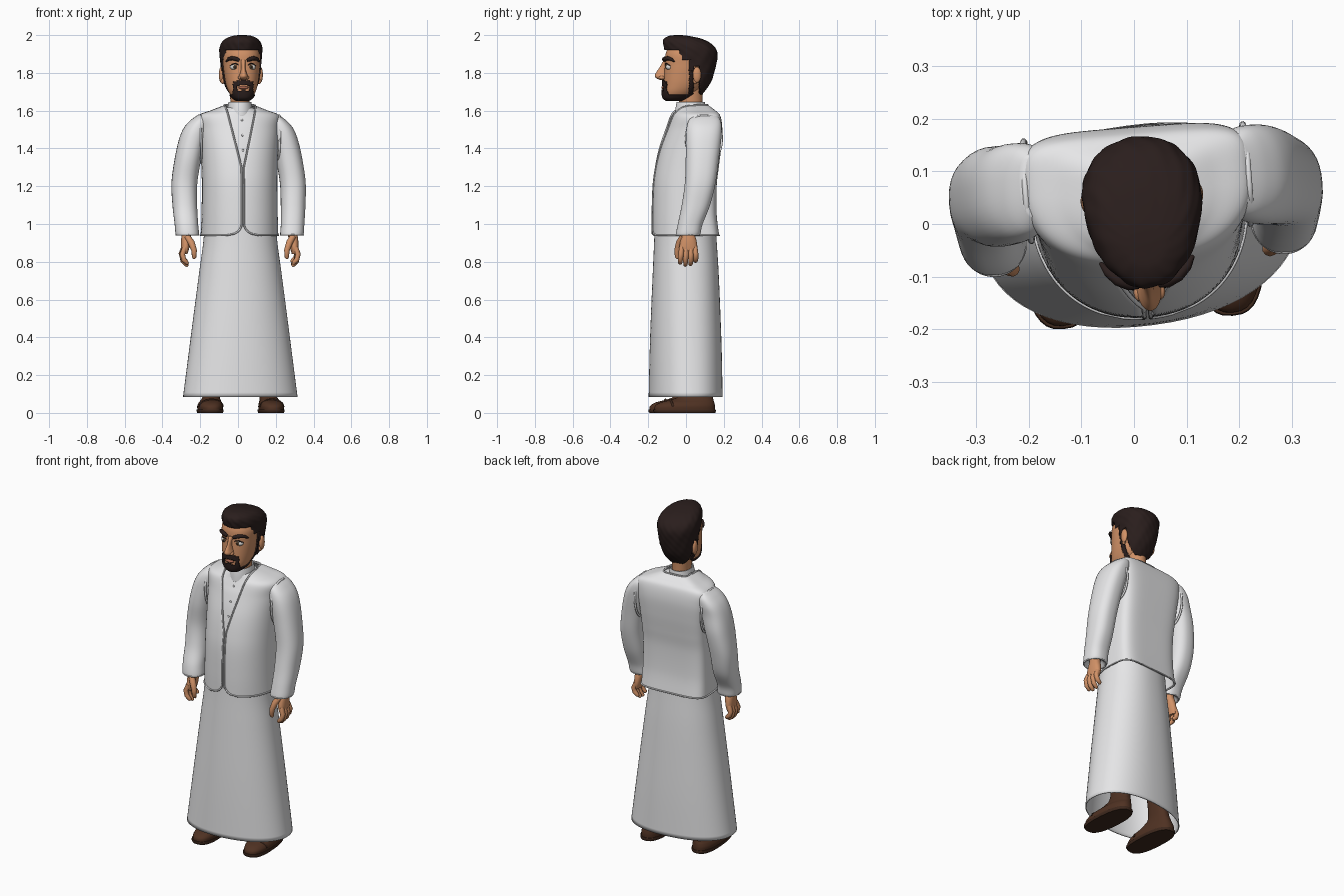
import bpy, bmesh, math
from mathutils import Vector, Matrix

old = bpy.data.objects.get("Cube")
if old:
    bpy.data.objects.remove(old, do_unlink=True)


# The whole figure is turned slightly about the vertical
def turned(x, degrees=4.5):
    return Matrix.Translation((x, 0, 0)) @ Matrix.Rotation(math.radians(degrees), 4, 'Z')


def material(name, r, g, b):
    m = bpy.data.materials.new(name)
    m.use_nodes = True
    m.diffuse_color = (r, g, b, 1)
    bsdf = next(n for n in m.node_tree.nodes if n.type == 'BSDF_PRINCIPLED')
    bsdf.inputs["Base Color"].default_value = (r, g, b, 1)
    bsdf.inputs["Roughness"].default_value = 0.7
    return m


white = material("white cloth", 0.8, 0.8, 0.81)
skin = material("skin", 0.64, 0.285, 0.135)
hair = material("dark hair", 0.023, 0.013, 0.012)
leather = material("brown leather", 0.078, 0.031, 0.016)
sole = material("dark sole", 0.048, 0.021, 0.012)
eye_white = material("eye white", 0.75, 0.73, 0.7)
iris = material("hazel iris", 0.12, 0.08, 0.04)
lip = material("lip", 0.38, 0.13, 0.08)


def finish(name, bm, mat, thick=0, angle=50):
    me = bpy.data.meshes.new(name)
    bm.to_mesh(me)
    bm.free()
    me.materials.append(mat)
    me.shade_smooth()
    me.set_sharp_from_angle(angle=math.radians(angle))
    ob = bpy.data.objects.new(name, me)
    bpy.context.scene.collection.objects.link(ob)
    ob.matrix_world = pose
    if thick:
        mod = ob.modifiers.new("Thickness", 'SOLIDIFY')
        mod.thickness = thick


def resample(secs, steps):
    """Smooth curve through rows of numbers."""
    out = []
    for i in range(len(secs) - 1):
        a, b, c, d = (secs[max(0, min(len(secs) - 1, i + k))] for k in (-1, 0, 1, 2))
        for j in range(steps):
            t = j / steps
            out.append([q + 0.5 * t * (r - p + t * (2 * p - 5 * q + 4 * r - s + t * (3 * (q - r) + s - p)))
                        for p, q, r, s in zip(a, b, c, d)])
    return out + [list(secs[-1])]


def loft(name, secs, mat, n=48, steps=6, pf=1, pb=1, split=0.5, side=1, grow=0, caps=True,
         keep=None, gap=None, ripple=None, thick=0, angle=50, shift=0):
    """Skin over level rings (z, half width, front y, back y, centre x)."""
    bm, rings = bmesh.new(), []
    for z, rx, yf, yb, *cx in resample(secs, steps):
        rx, yf, yb = rx + grow, yf - grow, yb + grow
        cx = shift + (cx[0] if cx else 0)
        cy = yf + (yb - yf) * split
        a0 = math.asin(min(1, gap(z) / rx) ** (1 / pf)) if gap else 0
        ring = []
        for k in range(n):
            t = a0 + (2 * math.pi - 2 * a0) * k / (n - 1 if gap else n)
            c, s = math.cos(t), math.sin(t)
            p, ry = (pf, cy - yf) if c > 0 else (pb, yb - cy)
            m = 1 + (ripple(t, z) if ripple else 0)
            x = cx + m * rx * math.copysign(abs(s) ** p, s)
            y = cy - m * ry * math.copysign(abs(c) ** p, c)
            ring.append(bm.verts.new((x * side, y, z)))
        rings.append(ring)
    for lo, hi in zip(rings, rings[1:]):
        for k in range(n - 1 if gap else n):
            bm.faces.new((lo[k], lo[(k + 1) % n], hi[(k + 1) % n], hi[k]))
    if caps:
        bm.faces.new(rings[0])
        bm.faces.new(rings[-1])
    bmesh.ops.recalc_face_normals(bm, faces=bm.faces)
    pts = [[v.co.copy() for v in r] for r in rings]
    if keep:
        drop = [f for f in bm.faces if not keep(*f.calc_center_median())]
        bmesh.ops.delete(bm, geom=drop, context='FACES')
    finish(name, bm, mat, thick, angle)
    return pts


def tube(name, path, radii, mat, closed=False, n=8, side=1, shift=0):
    bm, rings = bmesh.new(), []
    path = [Vector(((p[0] + shift) * side, p[1], p[2])) for p in path]
    if not isinstance(radii, (list, tuple)):
        radii = [radii] * len(path)
    last, up = len(path) - 1, Vector((0.3, 0.9, 0.2))
    for i, p in enumerate(path):
        after = path[(i + 1) % len(path)] if closed else path[min(i + 1, last)]
        before = path[i - 1] if closed or i else p
        d = (after - before).normalized()
        up = (up - d * up.dot(d)).normalized()
        w = d.cross(up)
        rings.append([bm.verts.new(p + radii[i] * (up * math.cos(a) + w * math.sin(a)))
                      for a in (2 * math.pi * k / n for k in range(n))])
    for lo, hi in zip(rings, rings[1:] + rings[:1] if closed else rings[1:]):
        for k in range(n):
            bm.faces.new((lo[k], lo[(k + 1) % n], hi[(k + 1) % n], hi[k]))
    if not closed:
        bm.faces.new(rings[0])
        bm.faces.new(rings[-1])
    bmesh.ops.recalc_face_normals(bm, faces=bm.faces)
    finish(name, bm, mat)


def ball(name, loc, scale, mat):
    bm = bmesh.new()
    bmesh.ops.create_uvsphere(bm, u_segments=20, v_segments=12, radius=1,
                              matrix=Matrix.Translation(loc) @ Matrix.Diagonal((*scale, 1)))
    finish(name, bm, mat)


# Robe, open at the hem
pose = turned(0.012, 7.5)
loft("robe", [(0.085, .304, -.194, .189), (.3, .276, -.19, .186), (.5, .25, -.184, .18),
              (.75, .217, -.174, .17), (.95, .192, -.166, .158), (1.2, .186, -.16, .146),
              (1.4, .19, -.124, .164), (1.5, .192, -.093, .165), (1.55, .185, -.07, .15),
              (1.59, .12, -.052, .13), (1.62, .058, -.045, .095)],
     white, n=64, pf=.93, pb=.88, caps=False, thick=.006)


# Waistcoat with a V opening and rounded front corners
def opening(z):
    if z > 1.3:
        return .006 + (z - 1.3) * .23
    drop = min(1, max(0, (1.0 - z) / .06))
    return .006 + .08 * (1 - math.sqrt(1 - drop * drop))


pose = turned(0.012)
vest = loft("waistcoat", [(.94, .204, -.178, .169), (1.05, .2, -.178, .156), (1.2, .198, -.173, .156),
                          (1.3, .2, -.16, .167), (1.4, .205, -.138, .179), (1.5, .213, -.105, .185),
                          (1.572, .214, -.08, .174), (1.603, .145, -.062, .148), (1.63, .076, -.05, .113)],
            white, n=96, steps=8, pf=.92, pb=.42, split=.62, gap=opening, caps=False, thick=.008)
border = ([r[0] for r in vest] + vest[-1][1:-1] + [r[-1] for r in reversed(vest)] + vest[0][-2:0:-1])
tube("waistcoat_piping", border, .0045, white, closed=True)

# Collar, neck and shirt buttons
loft("collar", [(1.57, .07, -.06, .112), (1.61, .066, -.056, .105), (1.645, .061, -.05, .1)],
     white, caps=False, thick=.006)
loft("neck", [(1.58, .052, -.04, .09), (1.64, .05, -.038, .088), (1.72, .055, -.04, .09)], skin)
for z, y in ((1.55, -.072), (1.47, -.105), (1.39, -.129)):
    ball("shirt_button", (.004, y, z), (.006, .004, .006), white)

TURNS = [2 * math.pi * k / 40 for k in range(40)]
for side, tag, out, bend in ((1, "left", -.002, 0), (-1, "right", .006, .014)):
    # Sleeve and its trims
    loft(tag + "_sleeve", [(.965, .035, -.05, .02, .275), (.94, .06, -.075, .05, .275),
                           (1.0, .062, -.065, .066, .28), (1.1, .065, -.045 + bend, .105 + bend, .285),
                           (1.22, .068, -.028 + bend, .135 + bend, .285), (1.35, .07, -.022, .154 + bend, .265),
                           (1.45, .07, -.02, .168, .242), (1.51, .064, -.014, .172, .222),
                           (1.55, .046, 0, .166, .204), (1.576, .022, .03, .145, .192)],
         white, n=40, side=side, pf=.9, pb=.8, shift=out)
    tube(tag + "_cuff_trim", [(.275 + .06 * math.cos(a), -.0125 + .0625 * math.sin(a), .942) for a in TURNS],
         .004, white, closed=True, side=side, shift=out)
    tube(tag + "_armhole_trim", [(.209 + .004 * math.sin(a), .079 + .095 * math.copysign(abs(math.cos(a)) ** .8, math.cos(a)),
                                  1.45 + .125 * math.sin(a)) for a in TURNS],
         .006, white, closed=True, side=side)

    # Hand: palm, four fingers and thumb
    loft(tag + "_palm", [(.84, .014, -.052, .032, .29), (.87, .021, -.058, .038, .288),
                         (.91, .025, -.052, .034, .284), (.945, .025, -.042, .024, .28),
                         (.98, .025, -.038, .018, .278)], skin, n=24, side=side, pf=.85, pb=.85, shift=out)
    for k, (y, length) in enumerate(((-.046, .072), (-.022, .083), (.002, .079), (.025, .062))):
        tube(f"{tag}_finger_{k + 1}", [(.292, y, .875), (.305, y * 1.1, .865 - length * .35),
                                      (.298, y * 1.15, .865 - length * .75), (.28, y * 1.15, .865 - length),
                                      (.274, y * 1.15, .86 - length)],
             [.014, .0145, .0135, .011, .005], skin, n=10, side=side, shift=out)
    tube(tag + "_thumb", [(.28, -.038, .935), (.258, -.056, .9), (.244, -.066, .86), (.244, -.066, .825),
                          (.246, -.064, .815)], [.016, .018, .015, .012, .005], skin, n=10, side=side, shift=out)

    # Shoe, sole and ankle shaft
    loft(tag + "_sole", [(0, .066, -.182, .143, .162), (.012, .07, -.188, .146, .162),
                         (.018, .068, -.186, .144, .162)], sole, n=36, steps=2, side=side, pf=.75, pb=.8, angle=35)
    loft(tag + "_shoe", [(.016, .065, -.182, .141, .162), (.036, .066, -.178, .141, .162),
                         (.054, .06, -.152, .138, .16), (.067, .052, -.105, .134, .156),
                         (.085, .045, -.055, .13, .152), (.13, .038, -.01, .12, .146),
                         (.3, .042, -.01, .11, .13)], leather, n=36, side=side, pf=.8, pb=.85)
    tube(tag + "_shoe_strap", [(.161 + .061 * math.cos(a), -.085 - .012 * math.sin(a), .032 + .038 * math.sin(a))
                               for a in (math.pi * k / 12 for k in range(13))], .006, sole, side=side)

# Head
pose = turned(0.019)
HEAD = [(1.652, .028, -.1, -.02), (1.668, .05, -.117, .02), (1.7, .071, -.122, .06), (1.74, .084, -.12, .095),
        (1.79, .092, -.117, .115), (1.84, .097, -.113, .13), (1.9, .098, -.108, .132),
        (1.94, .075, -.088, .1), (1.962, .03, -.05, .03)]
SHAPE = dict(n=112, steps=10, pf=.9, split=.48)
loft("head", HEAD, skin, **SHAPE)


def in_beard(x, y, z):
    ax = abs(x)
    chin = z < 1.703 and ax < .056 and y < -.03
    around = y < -.05 and 1.69 < z < 1.755 and .036 < ax < .054
    moustache = y < -.05 and ax < .053 and 1.737 - ax * .15 < z < 1.764 - ax * .2
    patch = y < -.05 and ax < .011 and z < 1.713
    jaw = y < .034 and z < 1.684
    sideburn = .012 < y < .034 and z < 1.87
    return chin or around or moustache or patch or jaw or sideburn


loft("beard", HEAD, hair, grow=.008, keep=in_beard, thick=.009, **SHAPE)


# Hair cap with a raised front and soft locks
def in_hair(x, y, z):
    front = z > 1.92
    temple = z > 1.87 and y > -.045
    nape = y > .062 + max(0, 1.8 - z) * .1
    burn = z > 1.81 and y > .008 and not (y > .036 and z < 1.835)
    return front or temple or nape or burn


loft("hair", [(1.685, .066, -.06, .085), (1.72, .085, -.08, .112), (1.77, .098, -.1, .14),
              (1.85, .108, -.11, .161), (1.905, .113, -.112, .166), (1.94, .111, -.119, .15),
              (1.965, .1, -.122, .117), (1.984, .08, -.113, .07), (1.997, .045, -.085, .005),
              (2.0, .012, -.05, -.03)],
     hair, n=112, steps=10, split=.6, pb=.95, keep=in_hair, thick=.012,
     ripple=lambda t, z: .014 * math.sin(13 * t + 40 * z) * math.sin(90 * z + 3 * t))

# Nose and mouth
loft("nose", [(1.762, .01, -.135, -.09), (1.77, .022, -.155, -.085), (1.783, .023, -.166, -.085),
              (1.803, .016, -.158, -.085), (1.83, .011, -.14, -.085), (1.868, .014, -.118, -.085)], skin, n=24)
ball("lips", (0, -.121, 1.722), (.027, .01, .008), lip)

for side, tag in ((1, "left"), (-1, "right")):
    ball(tag + "_nostril", (side * .019, -.13, 1.775), (.011, .016, .01), skin)
    # Eye, lash line and brow
    ball(tag + "_eye", (side * .045, -.09, 1.831), (.023, .021, .0165), eye_white)
    ball(tag + "_iris", (side * .044, -.108, 1.831), (.0095, .005, .0105), iris)
    ball(tag + "_pupil", (side * .044, -.1115, 1.831), (.005, .0025, .0055), hair)
    tube(tag + "_lash", [(.021, -.107, 1.837), (.034, -.112, 1.848), (.048, -.109, 1.85), (.069, -.09, 1.838)],
         [.002, .003, .0035, .002], hair, side=side)
    tube(tag + "_brow", [(.02, -.115, 1.866), (.036, -.113, 1.873), (.058, -.103, 1.878),
                         (.076, -.086, 1.873), (.088, -.068, 1.86)],
         [.008, .0115, .011, .009, .004], hair, side=side)
    # Ear
    ball(tag + "_ear", (side * .104, .05, 1.79), (.013, .022, .042), skin)
    ball(tag + "_ear_lobe", (side * .098, .042, 1.757), (.01, .013, .016), skin)
